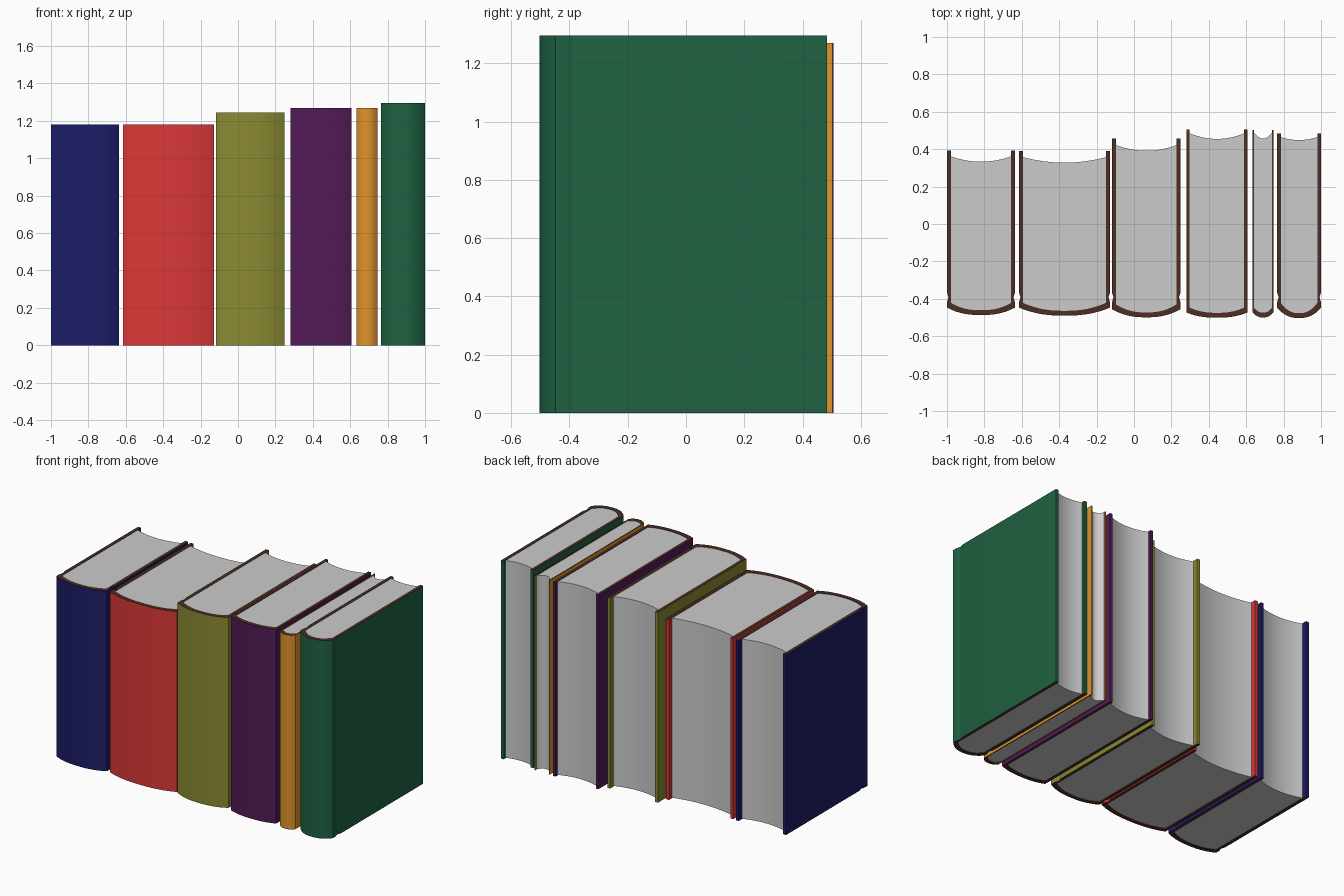
import bpy, bmesh

if "Cube" in bpy.data.objects:
    bpy.data.objects.remove(bpy.data.objects["Cube"])

# name, x0, x1, height, cover back, page edge, page mid, spine corner, spine mid, board, hinge dip, sRGB colour
BOOKS = [
    ("navy",   -1.000, -0.636, 1.18,  0.394, 0.362, 0.333, -0.447, -0.487, 0.021, 0.008, (28, 28, 104)),
    ("red",    -0.615, -0.128, 1.18,  0.390, 0.358, 0.328, -0.447, -0.490, 0.021, 0.008, (220, 56, 56)),
    ("olive",  -0.118,  0.249, 1.245, 0.458, 0.422, 0.392, -0.455, -0.499, 0.021, 0.008, (138, 138, 50)),
    ("purple",  0.280,  0.607, 1.27,  0.506, 0.485, 0.455, -0.473, -0.501, 0.018, 0.0,   (82, 26, 86)),
    ("orange",  0.634,  0.746, 1.27,  0.503, 0.490, 0.457, -0.472, -0.500, 0.007, 0.0,   (224, 148, 42)),
    ("green",   0.765,  1.000, 1.296, 0.484, 0.465, 0.449, -0.448, -0.503, 0.020, 0.008, (31, 98, 66)),
]
SPINE = 0.026
ARC = [i / 12 - 1 for i in range(25)]


def material(name, rgb):
    m = bpy.data.materials.new(name)
    m.diffuse_color = [((c / 255 + 0.055) / 1.055) ** 2.4 for c in rgb] + [1]
    m.use_nodes = True
    m.node_tree.nodes["Principled BSDF"].inputs["Base Color"].default_value = m.diffuse_color
    return m


def finish(bm, name, mats):
    bmesh.ops.recalc_face_normals(bm, faces=bm.faces)
    me = bpy.data.meshes.new(name)
    bm.to_mesh(me)
    bm.free()
    for m in mats:
        me.materials.append(m)
    ob = bpy.data.objects.new(name, me)
    bpy.context.collection.objects.link(ob)
    bpy.ops.object.select_all(action='DESELECT')
    ob.select_set(True)
    bpy.context.view_layer.objects.active = ob
    bpy.ops.object.shade_smooth_by_angle()
    return ob


def strip_prism(name, a, b, z0, z1, mats):
    """Solid between two matching plan outlines, with its own slot for top and bottom."""
    bm = bmesh.new()
    va, vb = ([bm.verts.new((x, y, z0)) for x, y in p] for p in (a, b))
    faces = [bm.faces.new((va[i], va[i + 1], vb[i + 1], vb[i])) for i in range(len(a) - 1)]
    ext = bmesh.ops.extrude_face_region(bm, geom=faces, use_keep_orig=True)["geom"]
    bmesh.ops.translate(bm, vec=(0, 0, z1 - z0), verts=[v for v in ext if isinstance(v, bmesh.types.BMVert)])
    for f in bm.faces:
        f.normal_update()
        if abs(f.normal.z) > 0.5 and len(mats) > 1:
            f.material_index = 1
    finish(bm, name, mats)


edge_mat = material("cover_edge", (76, 46, 36))

for name, x0, x1, h, back, edge, mid, corner, front, t, dip, rgb in BOOKS:
    cx, hw = (x0 + x1) / 2, (x1 - x0) / 2
    iw = hw - t

    def spine(u):
        return corner - (corner - front) * (1 - abs(u) ** 2.4)

    # hardback cover: board, hinge groove, rounded spine, mirrored board
    side = [(0, back)] + ([(0, -0.365), (dip, -0.392), (0, -0.42)] if dip else [])
    outer = [(cx - hw + d, y) for d, y in side]
    outer += [(cx + u * hw, spine(u)) for u in ARC]
    outer += [(cx + hw - d, y) for d, y in reversed(side)]
    inner = [(cx - iw, y) for d, y in side]
    inner += [(cx + u * iw, spine(u) + SPINE) for u in ARC]
    inner += [(cx + iw, y) for d, y in reversed(side)]
    strip_prism(name + "_cover", outer, inner, 0, h, [material(name + "_cloth", rgb), edge_mat])

    # page block with hollow fore-edge
    near = [(cx + u * iw, spine(u) + SPINE) for u in ARC]
    far = [(cx + u * iw, mid + (edge - mid) * u * u) for u in ARC]
    strip_prism(name + "_pages", near, far, 0.003, h - 0.003, [])
